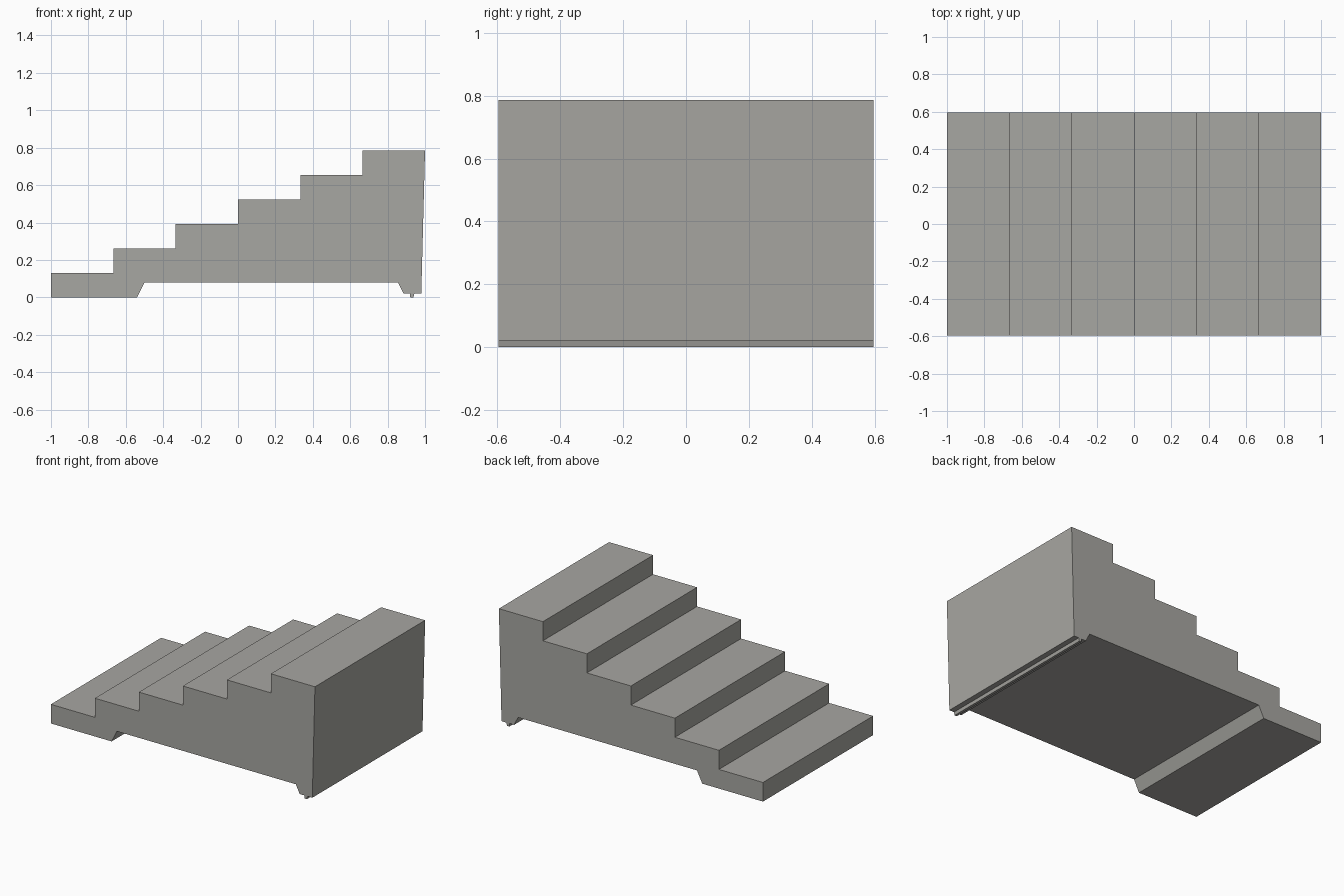
import bpy
import bmesh

cube = bpy.data.objects.get("Cube")
if cube:
    bpy.data.objects.remove(cube, do_unlink=True)

STEPS = 6
TREAD = 2 / STEPS
RISER = 0.131
HALF_DEPTH = 0.596

# Concrete material
concrete = bpy.data.materials.new("warm grey concrete")
concrete.use_nodes = True
colour = (0.39, 0.385, 0.36, 1)
concrete.diffuse_color = colour
concrete.node_tree.nodes["Principled BSDF"].inputs["Base Color"].default_value = colour

# Underside: front footing, raised soffit, rear foot with a small locating rib
profile = [(-1, 0), (-0.54, 0), (-0.50, 0.08), (0.855, 0.08), (0.885, 0.021),
           (0.919, 0.021), (0.921, 0), (0.938, 0), (0.943, 0.021), (0.98, 0.021)]

# Stepped top, from the highest tread down to the lowest
for i in reversed(range(STEPS)):
    x, z = -1 + i * TREAD, (i + 1) * RISER
    profile += [(x + TREAD, z), (x, z)]

# Extrude the side profile across the width of the stairs
bm = bmesh.new()
side = bm.faces.new([bm.verts.new((x, -HALF_DEPTH, z)) for x, z in profile])
swept = bmesh.ops.extrude_face_region(bm, geom=[side])["geom"]
verts = [g for g in swept if isinstance(g, bmesh.types.BMVert)]
bmesh.ops.translate(bm, verts=verts, vec=(0, 2 * HALF_DEPTH, 0))
bmesh.ops.recalc_face_normals(bm, faces=bm.faces)

mesh = bpy.data.meshes.new("stair_flight")
bm.to_mesh(mesh)
bm.free()
mesh.materials.append(concrete)
stairs = bpy.data.objects.new("stair_flight", mesh)
bpy.context.collection.objects.link(stairs)
